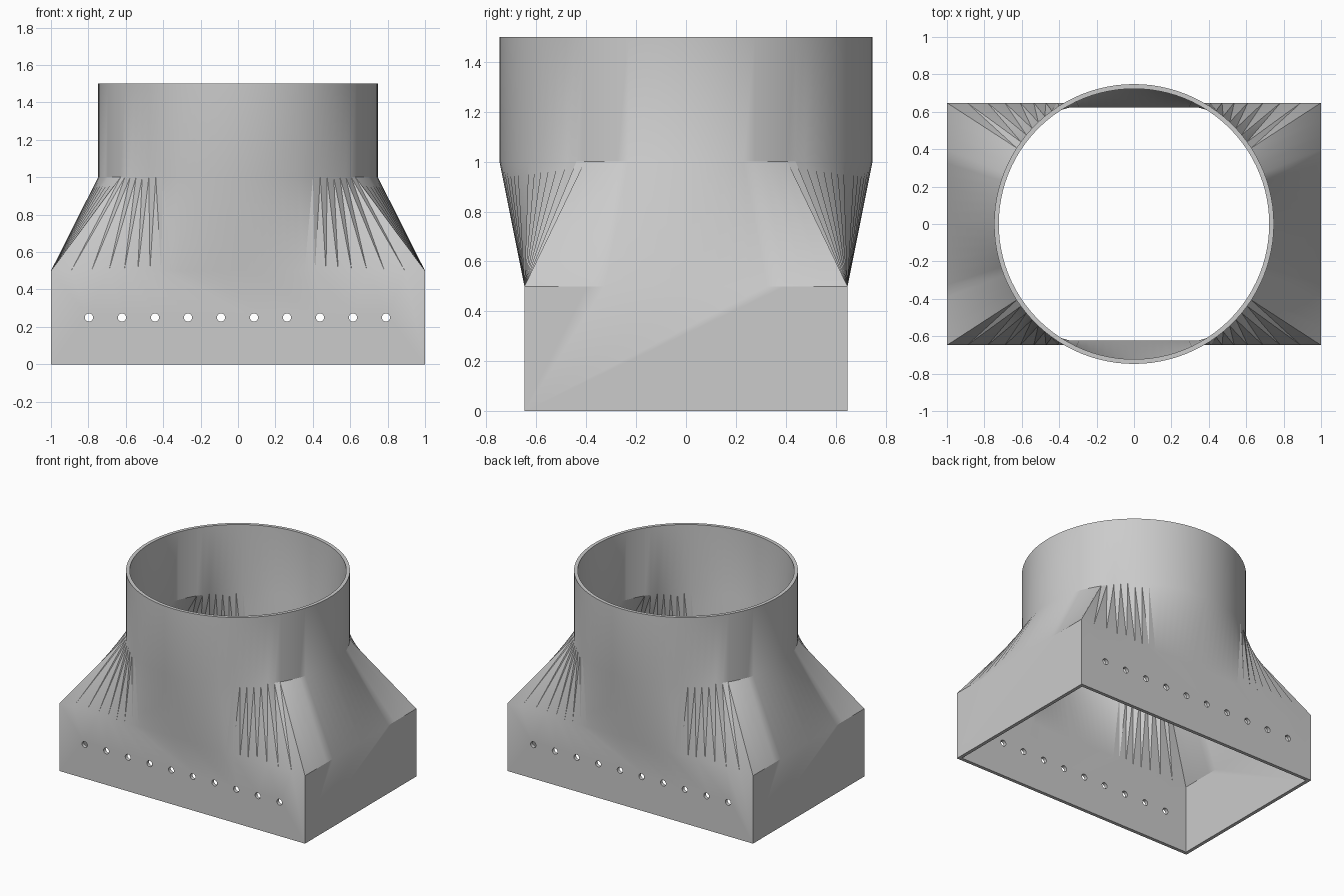
import bpy, bmesh, math
from mathutils import Matrix

if "Cube" in bpy.data.objects:
    bpy.data.objects.remove(bpy.data.objects["Cube"])

WALL = 0.025
HALF_X, HALF_Y, RADIUS = 1.0, 0.648, 0.748
Z_BOX, Z_ROUND, Z_TOP = 0.5, 1.0, 1.5
SEGMENTS = 100

metal = bpy.data.materials.new("grey_metal")
metal.diffuse_color = (0.6, 0.6, 0.6, 1)
metal.use_nodes = True
metal.node_tree.nodes["Principled BSDF"].inputs["Base Color"].default_value = metal.diffuse_color


def ring_points(z, inset, is_round):
    """Points of a circle or rectangle, spaced along shared radial directions."""
    hx, hy = HALF_X - inset, HALF_Y - inset
    corner = math.atan2(hy, hx)
    angles = [i * 2 * math.pi / SEGMENTS for i in range(SEGMENTS)]
    angles += [corner, math.pi - corner, math.pi + corner, 2 * math.pi - corner]
    points = []
    for a in sorted(angles):
        c, s = math.cos(a), math.sin(a)
        if is_round:
            r = RADIUS - inset
        else:
            r = 1 / max(abs(c) / hx, abs(s) / hy)
        points.append((r * c, r * s, z))
    return points


# Duct: rectangular socket, taper and round collar, outside then inside
levels = [(0, 0, False), (Z_BOX, 0, False), (Z_ROUND, 0, True), (Z_TOP, 0, True),
          (Z_TOP, WALL, True), (Z_ROUND, WALL, True), (Z_BOX, WALL, False), (0, WALL, False)]
bm = bmesh.new()
rings = [[bm.verts.new(p) for p in ring_points(*lv)] for lv in levels]
taper = []
count = len(rings[0])
for k, low in enumerate(rings):
    high = rings[(k + 1) % len(rings)]
    for i in range(count):
        j = (i + 1) % count
        face = bm.faces.new((low[i], low[j], high[j], high[i]))
        if k in (1, 5):
            taper.append(face)
bmesh.ops.triangulate(bm, faces=taper)

# Merge the strips of each flat socket wall into one face
base_edges = [e for e in bm.edges if all(v.co.z < Z_BOX + 0.01 for v in e.verts)]
base_verts = [v for v in bm.verts if v.co.z < 0.01]
bmesh.ops.dissolve_limit(bm, angle_limit=math.radians(0.5),
                         verts=base_verts, edges=base_edges)
mesh = bpy.data.meshes.new("duct_adapter")
bm.to_mesh(mesh)
bm.free()
mesh.materials.append(metal)
duct = bpy.data.objects.new("duct_adapter", mesh)
bpy.context.collection.objects.link(duct)

# Row of screw holes through the front and back walls
bm = bmesh.new()
turn = Matrix.Rotation(math.pi / 2, 4, "X")
for i in range(10):
    place = Matrix.Translation((-0.797 + i * 0.1765, 0, 0.25)) @ turn
    bmesh.ops.create_cone(bm, cap_ends=True, segments=24, radius1=0.022,
                          radius2=0.022, depth=1.6, matrix=place)
cut_mesh = bpy.data.meshes.new("hole_cutter")
bm.to_mesh(cut_mesh)
bm.free()
cut_mesh.materials.append(metal)
cutter = bpy.data.objects.new("hole_cutter", cut_mesh)
bpy.context.collection.objects.link(cutter)
cutter.hide_render = True

cut = duct.modifiers.new("screw_holes", "BOOLEAN")
cut.operation = "DIFFERENCE"
cut.solver = "EXACT"
cut.object = cutter
bpy.context.view_layer.objects.active = duct
duct.select_set(True)
bpy.ops.object.modifier_apply(modifier=cut.name)
bpy.data.objects.remove(cutter)

# Smooth curves, keep hard edges
bpy.ops.object.shade_smooth_by_angle(angle=math.radians(30))
